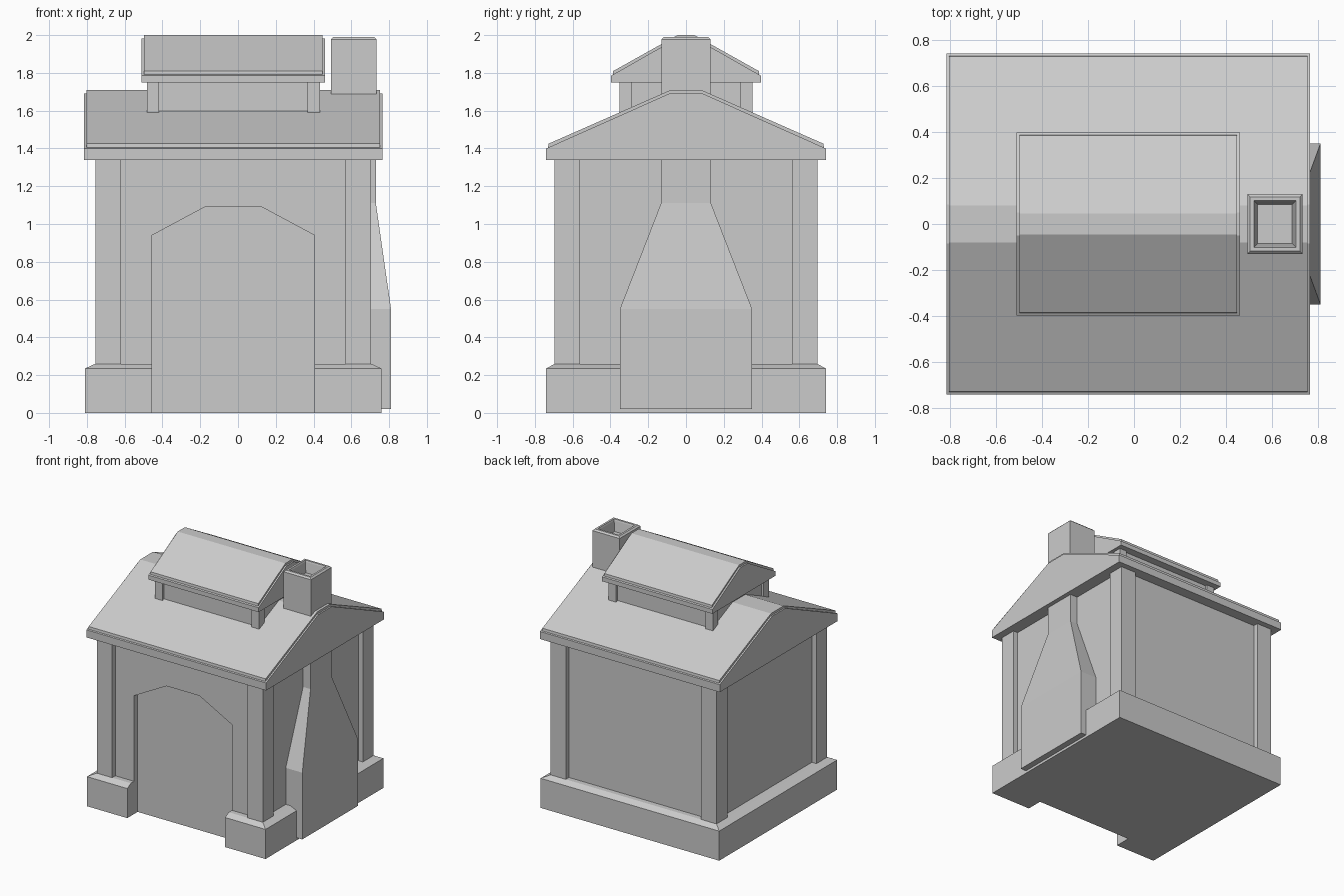
import bpy
import bmesh

cube = bpy.data.objects.get("Cube")
if cube:
    bpy.data.objects.remove(cube, do_unlink=True)

# One plain material for the whole building
GREY = (0.6, 0.6, 0.6, 1.0)
grey = bpy.data.materials.new("plain_grey")
grey.use_nodes = True
grey.diffuse_color = GREY
grey.node_tree.nodes["Principled BSDF"].inputs["Base Color"].default_value = GREY

MID = -0.025  # centre line of the house in x


def finish(name, bm):
    bmesh.ops.recalc_face_normals(bm, faces=bm.faces)
    mesh = bpy.data.meshes.new(name)
    bm.to_mesh(mesh)
    bm.free()
    mesh.materials.append(grey)
    obj = bpy.data.objects.new(name, mesh)
    bpy.context.collection.objects.link(obj)
    return obj


def loft(name, rings, cx=MID, cy=0.0):
    """Stack of rectangles (half x, half y, z), capped at both ends."""
    bm = bmesh.new()
    loops = [[bm.verts.new((cx + sx * hx, cy + sy * hy, z))
              for sx, sy in ((-1, -1), (1, -1), (1, 1), (-1, 1))]
             for hx, hy, z in rings]
    for a, b in zip(loops, loops[1:]):
        for i in range(4):
            j = (i + 1) % 4
            bm.faces.new((a[i], a[j], b[j], b[i]))
    bm.faces.new(loops[0])
    bm.faces.new(loops[-1])
    return finish(name, bm)


def prism(name, half, start, end, axis):
    """Mirror a half outline (offset, z) and extrude it along x or y."""
    outline = half + [(-u, z) for u, z in reversed(half)]
    bm = bmesh.new()
    ends = []
    for d in (start, end):
        ends.append([bm.verts.new((d, u, z) if axis == "x" else (MID + u, d, z))
                     for u, z in outline])
    n = len(outline)
    for i in range(n):
        j = (i + 1) % n
        bm.faces.new((ends[0][i], ends[0][j], ends[1][j], ends[1][i]))
    bm.faces.new(ends[0])
    bm.faces.new(ends[1])
    return finish(name, bm)


def posts(name, hx, hy, size, z0, z1):
    """Four corner posts whose outer faces reach hx and hy."""
    for sx, side in ((-1, "right"), (1, "left")):
        for sy, end in ((-1, "front"), (1, "back")):
            loft(f"{end}_{side}_{name}", [(size / 2, size / 2, z0), (size / 2, size / 2, z1)],
                 MID + sx * (hx - size / 2), sy * (hy - size / 2))


def roof(name, hx, hy, eave, fascia, ridge_half, ridge):
    """Gabled deck with a slightly smaller covering layer on top."""
    prism(name + "_deck", [(hy, eave), (hy, fascia), (ridge_half + 0.005, ridge - 0.018)],
          MID - hx, MID + hx, "x")
    prism(name + "_cover", [(hy - 0.008, fascia - 0.01), (hy - 0.012, fascia + 0.025),
                            (ridge_half, ridge)],
          MID - hx + 0.012, MID + hx - 0.012, "x")


# Plinth with sloped top edge, and walls
plinth = loft("plinth", [(0.785, 0.74, 0), (0.785, 0.74, 0.235), (0.73, 0.695, 0.26)])
walls = loft("walls", [(0.69, 0.655, 0.26), (0.69, 0.655, 1.36)])

# Arched doorway recess cut through the plinth and into the front wall
cutter = prism("doorway_cutter", [(0.43, -0.1), (0.43, 0.94), (0.145, 1.093)], -1.0, -0.61, "y")
for obj in (plinth, walls):
    mod = obj.modifiers.new("doorway", "BOOLEAN")
    mod.operation = "DIFFERENCE"
    mod.solver = "EXACT"
    mod.object = cutter
    bpy.context.view_layer.objects.active = obj
    bpy.ops.object.modifier_apply(modifier=mod.name)
bpy.data.objects.remove(cutter, do_unlink=True)

# Corner posts and main roof
posts("corner_post", 0.73, 0.695, 0.135, 0.25, 1.35)
roof("main_roof", 0.79, 0.74, 1.34, 1.40, 0.08, 1.71)

# Raised vent on the ridge
loft("vent_walls", [(0.44, 0.335, 1.5), (0.44, 0.335, 1.76)])
posts("vent_post", 0.458, 0.352, 0.066, 1.55, 1.76)
roof("vent_roof", 0.485, 0.397, 1.75, 1.785, 0.045, 2.0)

# Tapered chimney breast against the left wall
breast = loft("chimney_breast", [(0.105, 0.35, 0.02), (0.105, 0.35, 0.55),
                                 (0.105, 0.132, 1.11), (0.105, 0.132, 1.35)], 0.705)
for v in breast.data.vertices:
    if v.co.x > 0.7 and v.co.z > 1:
        v.co.x = 0.73

# Hollow chimney stack with chamfered rim
loft("chimney_stack", [(0.12, 0.13, 1.5), (0.12, 0.13, 1.978), (0.108, 0.118, 1.99),
                       (0.092, 0.102, 1.99), (0.088, 0.098, 1.978), (0.075, 0.085, 1.9)], 0.612)
